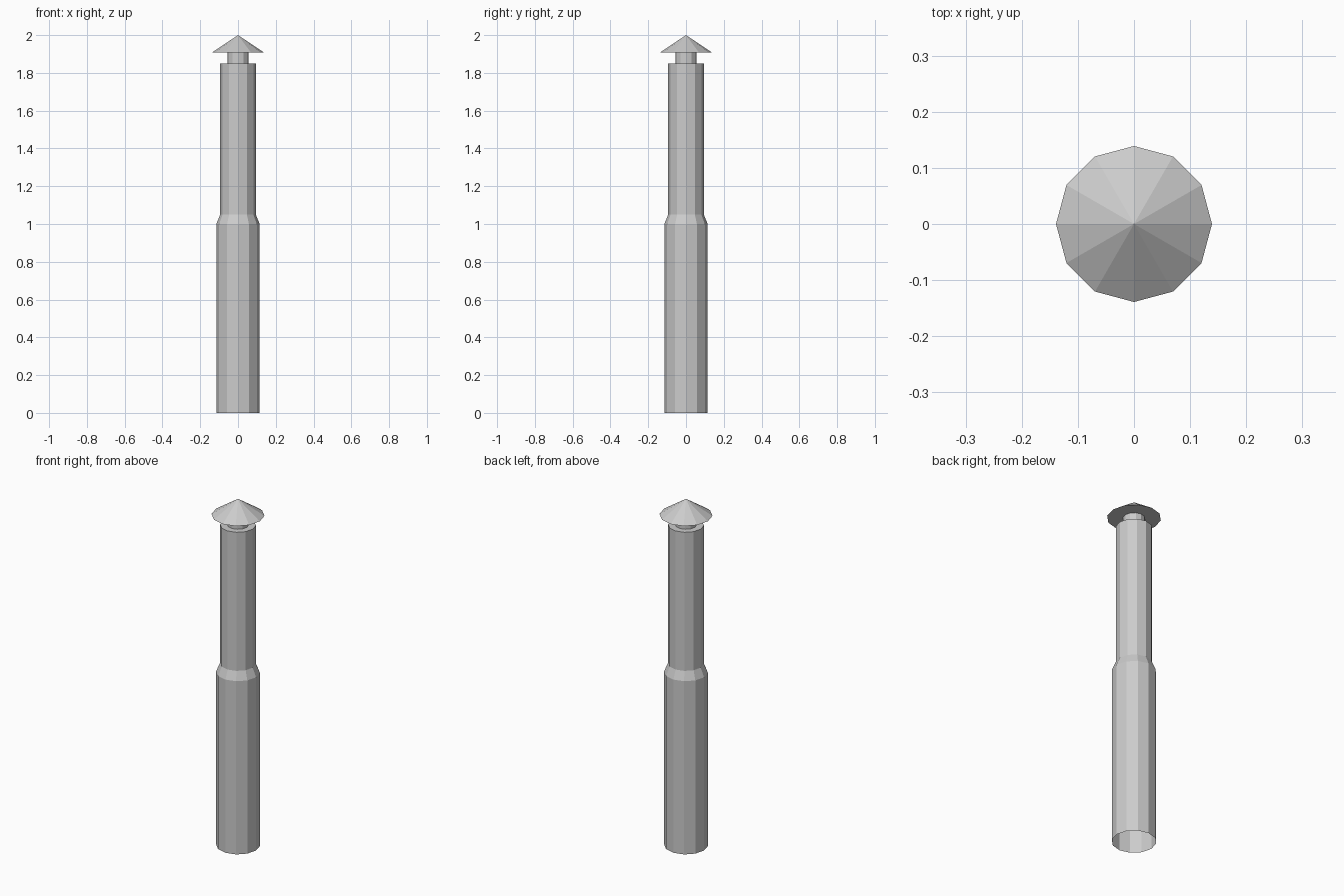
import bpy, bmesh
from math import cos, sin, tau

if "Cube" in bpy.data.objects:
    bpy.data.objects.remove(bpy.data.objects["Cube"])

SIDES = 12


def lathe(name, profile):
    """Revolve (radius, z) points into a flat-faced 12-sided shell."""
    bm = bmesh.new()
    rings = []
    for r, z in profile:
        if r == 0:
            rings.append([bm.verts.new((0, 0, z))] * SIDES)
        else:
            rings.append([bm.verts.new((r * cos(tau * i / SIDES), r * sin(tau * i / SIDES), z))
                          for i in range(SIDES)])
    for a, b in zip(rings, rings[1:]):
        for i in range(SIDES):
            j = (i + 1) % SIDES
            corners = dict.fromkeys((a[i], a[j], b[j], b[i]))
            bm.faces.new(list(corners))
    mesh = bpy.data.meshes.new(name)
    bm.to_mesh(mesh)
    bm.free()
    obj = bpy.data.objects.new(name, mesh)
    bpy.context.collection.objects.link(obj)
    return obj


# Pipe: wide lower section, short taper, narrow upper section, top shoulder; open at the bottom
lathe("flue_pipe", [(0.115, 0), (0.115, 1.0), (0.094, 1.05), (0.094, 1.85), (0.056, 1.85)])

# Neck joining the pipe to the rain cap
lathe("cap_neck", [(0.056, 1.85), (0.056, 1.907)])

# Conical rain cap with a flat underside
lathe("rain_cap", [(0.056, 1.907), (0.139, 1.907), (0, 2.0)])
